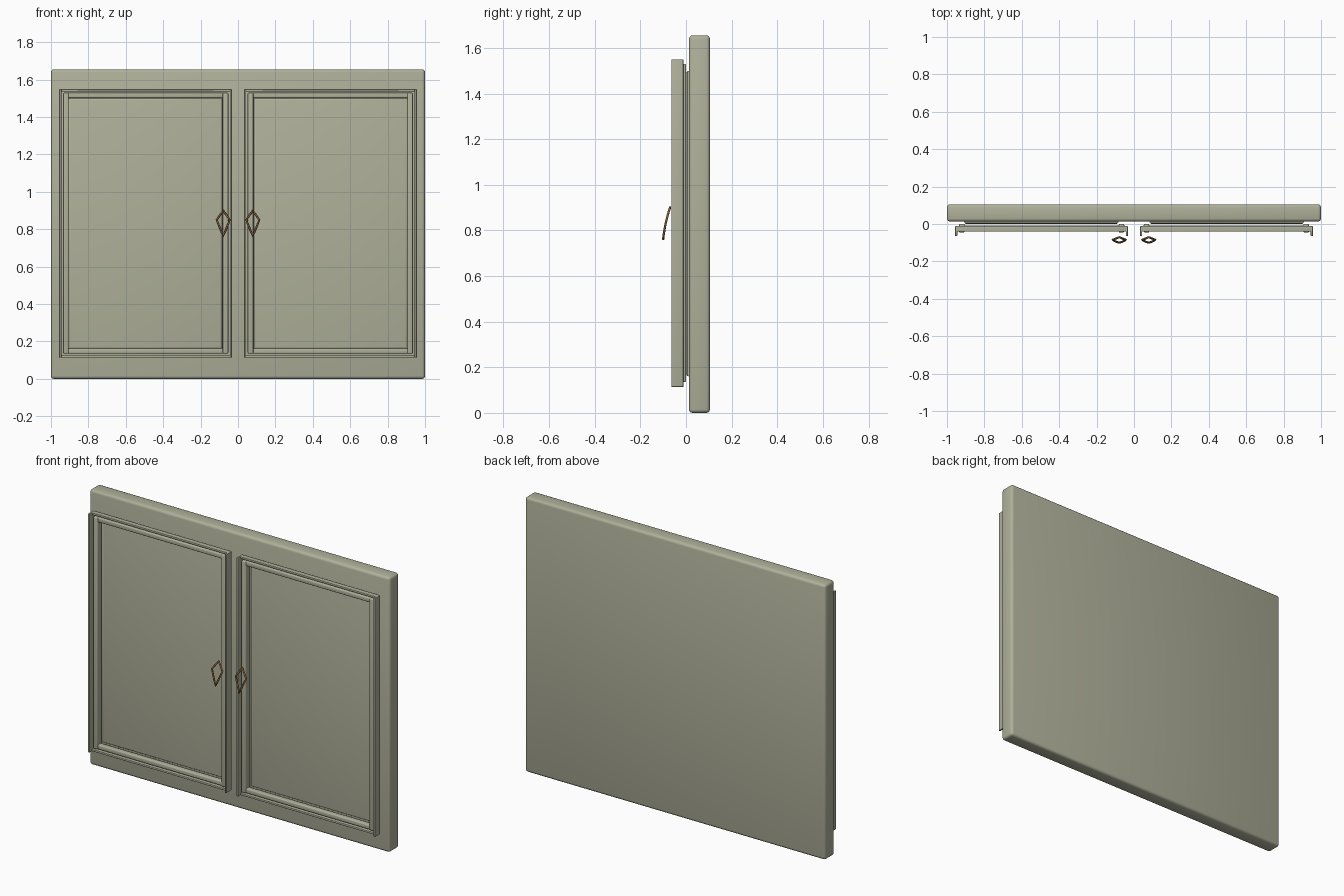
import bpy, bmesh

if "Cube" in bpy.data.objects:
    bpy.data.objects.remove(bpy.data.objects["Cube"])


def material(name, rgb):
    m = bpy.data.materials.new(name)
    m.diffuse_color = (*rgb, 1)
    m.use_nodes = True
    m.node_tree.nodes["Principled BSDF"].inputs["Base Color"].default_value = m.diffuse_color
    return m


SAGE = material("sage_paint", (0.43, 0.44, 0.325))
BRONZE = material("bronze", (0.22, 0.11, 0.035))


def smooth(ob):
    bpy.ops.object.select_all(action='DESELECT')
    ob.select_set(True)
    bpy.context.view_layer.objects.active = ob
    bpy.ops.object.shade_smooth_by_angle()


def box(name, x, y, z, bevel, front_only=False):
    """Box from ranges, with rounded edges (or only the front rim)."""
    bm = bmesh.new()
    bmesh.ops.create_cube(bm, size=1)
    for v in bm.verts:
        v.co = [r[0] if c < 0 else r[1] for c, r in zip(v.co, (x, y, z))]
    edges = [e for e in bm.edges
             if not front_only or all(v.co.y < y[0] + 1e-5 for v in e.verts)]
    bmesh.ops.bevel(bm, geom=edges, offset=bevel, segments=3, profile=0.5,
                    affect='EDGES', clamp_overlap=True)
    me = bpy.data.meshes.new(name)
    bm.to_mesh(me)
    bm.free()
    ob = bpy.data.objects.new(name, me)
    me.materials.append(SAGE)
    bpy.context.collection.objects.link(ob)
    smooth(ob)
    return ob


def frame(name, x, z, tx, tz, yv, yh, bevel):
    """Rectangular moulding: two stiles and two shallower rails."""
    box(name + "_stile_a", (x[0], x[0] + tx), yv, z, bevel)
    box(name + "_stile_b", (x[1] - tx, x[1]), yv, z, bevel)
    e = tx * 0.5
    box(name + "_rail_low", (x[0] + e, x[1] - e), yh, (z[0], z[0] + tz), bevel)
    box(name + "_rail_top", (x[0] + e, x[1] - e), yh, (z[1] - tz, z[1]), bevel)


def handle(name, cx):
    """Hollow diamond pull, bowed outward towards the bottom."""
    corners = [(0, 0.9), (0.035, 0.85), (0, 0.762), (-0.035, 0.85)]
    pts = []
    for i, (x0, z0) in enumerate(corners):
        x1, z1 = corners[(i + 1) % 4]
        for k in range(4):
            t = k / 4
            z = z0 + (z1 - z0) * t
            s = (0.9 - z) / 0.138
            pts.append((cx + x0 + (x1 - x0) * t, -0.07 - 0.046 * s + 0.016 * s * s, z))
    cu = bpy.data.curves.new(name, 'CURVE')
    cu.dimensions = '3D'
    cu.bevel_depth = 0.0055
    cu.bevel_resolution = 1
    sp = cu.splines.new('POLY')
    sp.points.add(len(pts) - 1)
    for p, co in zip(sp.points, pts):
        p.co = (*co, 1)
    sp.use_cyclic_u = True
    cu.materials.append(BRONZE)
    ob = bpy.data.objects.new(name, cu)
    bpy.context.collection.objects.link(ob)
    bpy.ops.object.select_all(action='DESELECT')
    ob.select_set(True)
    bpy.context.view_layer.objects.active = ob
    bpy.ops.object.convert(target='MESH')


# Cabinet body
box("cabinet_body", (-1, 1), (0.013, 0.105), (0, 1.655), 0.016)

# Two mirrored doors
for side, s in (("left", 1), ("right", -1)):
    def span(a, b):
        return tuple(sorted((a * s, b * s)))
    # Raised centre panel
    box(side + "_door_panel", span(-0.908, -0.083), (0.0, 0.02), (0.16, 1.5), 0.013, True)
    # Inner and outer mouldings
    frame(side + "_inner_moulding", span(-0.935, -0.052), (0.135, 1.53),
          0.03, 0.028, (-0.045, 0.0), (-0.04, -0.008), 0.006)
    frame(side + "_outer_moulding", span(-0.956, -0.033), (0.114, 1.549),
          0.011, 0.012, (-0.064, -0.012), (-0.04, -0.01), 0.002)
    # Diamond pull
    handle(side + "_door_handle", -0.079 * s)
